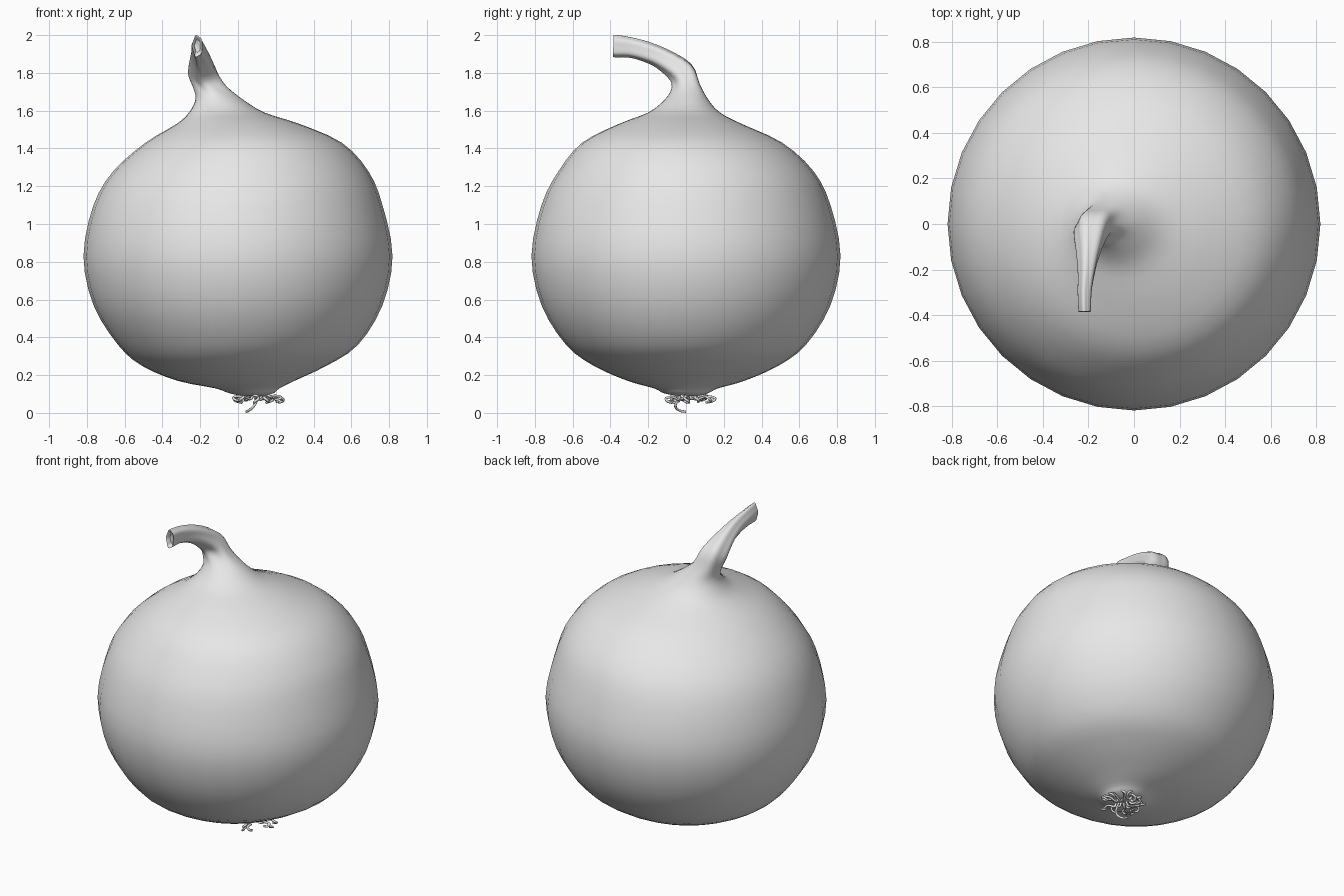
import bpy, bmesh, math, random
from mathutils import Vector

if "Cube" in bpy.data.objects:
    bpy.data.objects.remove(bpy.data.objects["Cube"])

random.seed(4)
SIDES, STEPS = 32, 3

skin = bpy.data.materials.new("pale_grey")
skin.use_nodes = True
skin.diffuse_color = (0.8, 0.8, 0.8, 1)
skin.node_tree.nodes["Principled BSDF"].inputs["Base Color"].default_value = (0.8, 0.8, 0.8, 1)

# Key rings from root plate to stem tip: centre x, y, z, half width, half depth, tilt in degrees
KEYS = [
    (.08, .01, .09, .06, .06, 0),
    (.07, 0, .105, .12, .12, 0),
    (.05, 0, .13, .17, .17, 0),
    (-.01, 0, .17, .31, .31, 0),
    (-.02, 0, .25, .49, .49, 0),
    (0, 0, .36, .635, .635, 0),
    (0, 0, .57, .765, .765, 0),
    (0, 0, .83, .818, .818, 0),
    (0, 0, 1.1, .765, .765, 0),
    (.015, 0, 1.28, .675, .675, 0),
    (.03, -.02, 1.43, .52, .53, 0),
    (0, -.03, 1.53, .325, .325, 0),
    (-.06, -.01, 1.59, .20, .19, 0),
    (-.10, 0, 1.66, .125, .115, 2),
    (-.15, 0, 1.73, .088, .076, 12),
    (-.185, -.025, 1.805, .076, .07, 40),
    (-.20, -.13, 1.878, .05, .055, 62),
    (-.208, -.22, 1.915, .036, .052, 74),
    (-.215, -.30, 1.935, .03, .052, 82),
    (-.215, -.385, 1.942, .026, .057, 88),
    (-.215, -.36, 1.942, .014, .035, 88),
]


def blend(a, b, c, d, t):
    """Smooth curve from b to c."""
    return .5 * (2 * b + (c - a) * t + (2 * a - 5 * b + 4 * c - d) * t * t
                 + (3 * b - a - 3 * c + d) * t ** 3)


def smooth_rings(keys):
    last = len(keys) - 1
    for i in range(last):
        near = [keys[max(0, min(last, i + k))] for k in (-1, 0, 1, 2)]
        for s in range(STEPS):
            yield [blend(*vals, s / STEPS) for vals in zip(*near)]
    yield keys[-1]


# Bulb with its bent, wrinkled stem as one skin
bm = bmesh.new()
previous = None
for x, y, z, rx, ry, tilt in smooth_rings(KEYS):
    t = math.radians(tilt)
    wrinkle = .07 * max(0, min(1, (z - 1.66) / .1))
    ring = []
    for k in range(SIDES):
        a = math.tau * k / SIDES
        r = 1 + wrinkle * math.sin(5 * a + 9 * z)
        u, v = rx * r * math.cos(a), ry * r * math.sin(a)
        ring.append(bm.verts.new((x + u, y + v * math.cos(t), z + v * math.sin(t))))
    if previous:
        for k in range(SIDES):
            n = (k + 1) % SIDES
            bm.faces.new((previous[k], previous[n], ring[n], ring[k]))
    else:
        bm.faces.new(ring[::-1])
    previous = ring
bm.faces.new(previous)
bmesh.ops.recalc_face_normals(bm, faces=bm.faces)
mesh = bpy.data.meshes.new("bulb_and_stem")
bm.to_mesh(mesh)
bm.free()
mesh.materials.append(skin)
bulb = bpy.data.objects.new("bulb_and_stem", mesh)
bpy.context.collection.objects.link(bulb)
bpy.context.view_layer.objects.active = bulb
bulb.select_set(True)
bpy.ops.object.shade_smooth_by_angle(angle=math.radians(60))

# Curly roots under the bulb
roots = bpy.data.curves.new("roots", "CURVE")
roots.dimensions = "3D"
roots.bevel_depth = .007
roots.bevel_resolution = 1
roots.resolution_u = 4
roots.materials.append(skin)


def add_root(points):
    spline = roots.splines.new("NURBS")
    spline.points.add(len(points) - 1)
    for target, p in zip(spline.points, points):
        target.co = (*p, 1)
    spline.order_u = 3
    spline.use_endpoint_u = True


centre = Vector((.09, .02, .1))
for i in range(18):
    a = math.tau * i / 18 + random.uniform(-.2, .2)
    out = Vector((math.cos(a), math.sin(a), 0))
    side = Vector((-out.y, out.x, 0)) * random.choice((-1, 1))
    reach = random.uniform(.09, .16)
    drop = random.uniform(.01, .045)
    base = centre + out * random.uniform(.01, .06)
    tip = centre + out * reach
    add_root([
        base,
        base + Vector((0, 0, -drop)),
        centre + out * reach * .7 + side * .02 - Vector((0, 0, drop * .3)),
        tip - Vector((0, 0, drop * .5)),
        tip + side * .035 - Vector((0, 0, drop)),
        tip + side * .025 - out * .03 - Vector((0, 0, drop * 1.1)),
    ])

# One long root that reaches the ground
add_root([(.10, -.01, .1), (.10, -.05, .06), (.08, -.06, .03), (.05, -.03, .007), (.045, 0, .007)])
bpy.context.collection.objects.link(bpy.data.objects.new("roots", roots))
